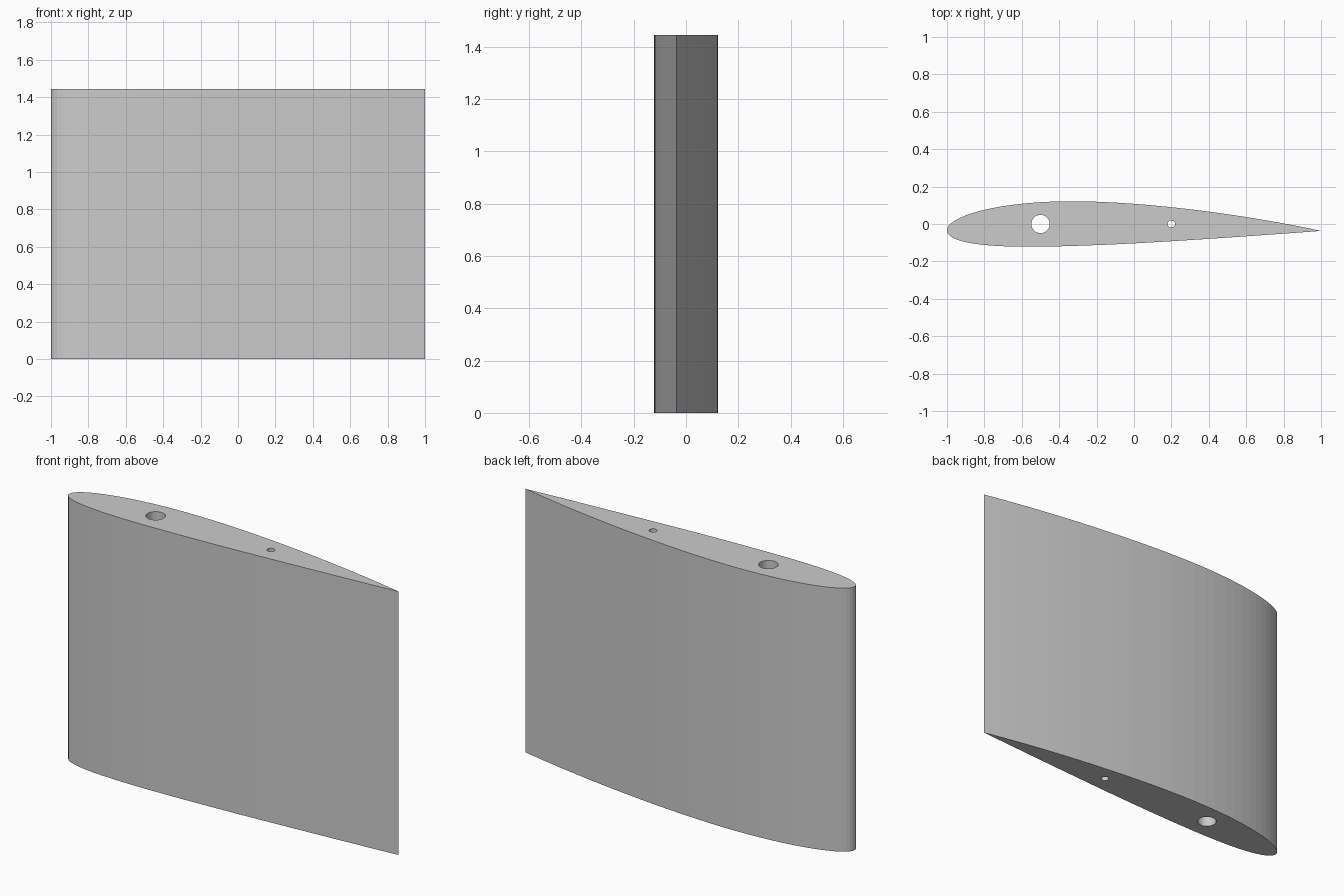
import bpy
from math import pi, cos, sin, sqrt, atan

if "Cube" in bpy.data.objects:
    bpy.data.objects.remove(bpy.data.objects["Cube"], do_unlink=True)

CHORD, HEIGHT = 2.0, 1.445
THICK, CAMBER, CAMBER_AT = 0.12, 0.02, 0.4
STEPS = 40


def surface(t, side):
    """Point on the upper (+1) or lower (-1) skin of a cambered wing section."""
    half = 5 * THICK * (0.2969 * sqrt(t) - 0.126 * t - 0.3516 * t**2
                        + 0.2843 * t**3 - 0.1036 * t**4)
    p = CAMBER_AT
    k = CAMBER / (p * p if t < p else (1 - p) ** 2)
    mean = k * (2 * p * t - t * t + (0 if t < p else 1 - 2 * p))
    slope = atan(2 * k * (p - t))
    return (t - side * half * sin(slope), mean + side * half * cos(slope))


def circle(x, y, radius, count=32):
    return [(x + radius * cos(2 * pi * i / count),
             y + radius * sin(2 * pi * i / count)) for i in range(count)]


# Wing section outline: trailing edge, over the top, back along the underside
ts = [(1 - cos(pi * i / STEPS)) / 2 for i in range(STEPS + 1)]
outline = [surface(t, 1) for t in reversed(ts)] + [surface(t, -1) for t in ts[1:-1]]
xs, ys = zip(*outline)
mid_x, mid_y = (min(xs) + max(xs)) / 2, (min(ys) + max(ys)) / 2
scale = CHORD / (max(xs) - min(xs))
outline = [((x - mid_x) * scale, (y - mid_y) * scale) for x, y in outline]

# Filled outline with the two spar holes, extruded to the span
curve = bpy.data.curves.new("wing_profile", "CURVE")
curve.dimensions = "2D"
curve.fill_mode = "BOTH"
curve.extrude = HEIGHT / 2
for loop in (outline, circle(-0.5, 0, 0.049), circle(0.2, 0, 0.02)):
    spline = curve.splines.new("POLY")
    spline.points.add(len(loop) - 1)
    for point, (x, y) in zip(spline.points, loop):
        point.co = (x, y, 0, 1)
    spline.use_cyclic_u = True
    spline.use_smooth = False

wing = bpy.data.objects.new("wing_section", curve)
wing.location.z = HEIGHT / 2
bpy.context.collection.objects.link(wing)
bpy.context.view_layer.objects.active = wing
wing.select_set(True)
bpy.ops.object.convert(target="MESH")
wing = bpy.context.object
wing.name = "wing_section"

# Plain grey finish
grey = bpy.data.materials.new("plain_grey")
grey.use_nodes = True
colour = (0.6, 0.6, 0.6, 1)
grey.diffuse_color = colour
grey.node_tree.nodes["Principled BSDF"].inputs["Base Color"].default_value = colour
wing.data.materials.clear()
wing.data.materials.append(grey)
